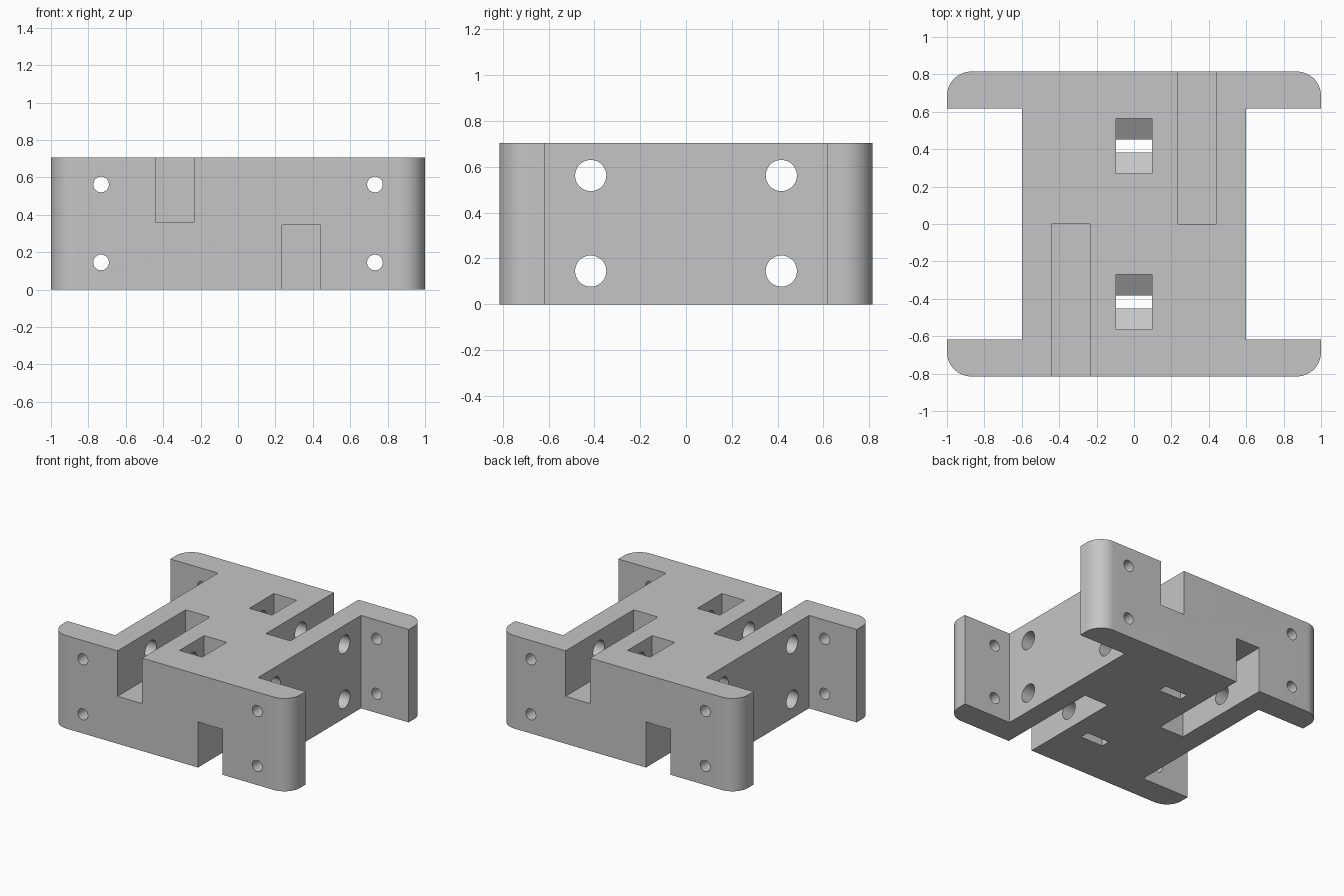
import bpy, bmesh, math
from mathutils import Vector, Matrix

cube = bpy.data.objects.get("Cube")
if cube:
    bpy.data.objects.remove(cube, do_unlink=True)

HEIGHT = 0.705
HALF_X, HALF_Y = 1.0, 0.815
WEB_X, FLANGE_Y = 0.6, 0.617
CORNER = 0.13

grey = bpy.data.materials.new("plain_grey")
grey.use_nodes = True
colour = (0.56, 0.56, 0.56, 1)
grey.diffuse_color = colour
grey.node_tree.nodes["Principled BSDF"].inputs["Base Color"].default_value = colour


def prism(name, points, sweep):
    """Closed outline swept along a vector into a solid."""
    bm = bmesh.new()
    face = bm.faces.new([bm.verts.new(p) for p in points])
    swept = bmesh.ops.extrude_face_region(bm, geom=[face])["geom"]
    verts = [v for v in swept if isinstance(v, bmesh.types.BMVert)]
    bmesh.ops.translate(bm, verts=verts, vec=Vector(sweep))
    bmesh.ops.recalc_face_normals(bm, faces=bm.faces)
    mesh = bpy.data.meshes.new(name)
    bm.to_mesh(mesh)
    bm.free()
    obj = bpy.data.objects.new(name, mesh)
    bpy.context.collection.objects.link(obj)
    return obj


def box(name, x0, x1, y0, y1, z0, z1):
    base = [(x0, y0, z0), (x1, y0, z0), (x1, y1, z0), (x0, y1, z0)]
    return prism(name, base, (0, 0, z1 - z0))


def rod(name, radius, centre, axis, length):
    """Round cutter centred on a point along x or y."""
    bm = bmesh.new()
    turn = Vector((0, 0, 1)).rotation_difference(Vector(axis)).to_matrix().to_4x4()
    bmesh.ops.create_cone(bm, cap_ends=True, segments=48, radius1=radius,
                          radius2=radius, depth=length,
                          matrix=Matrix.Translation(centre) @ turn)
    mesh = bpy.data.meshes.new(name)
    bm.to_mesh(mesh)
    bm.free()
    obj = bpy.data.objects.new(name, mesh)
    bpy.context.collection.objects.link(obj)
    return obj


# I-shaped body with rounded outer flange corners
quarter = [(WEB_X, 0.0), (WEB_X, FLANGE_Y), (HALF_X, FLANGE_Y)]
for i in range(17):
    a = math.pi / 2 * i / 16
    quarter.append((HALF_X - CORNER + CORNER * math.cos(a),
                    HALF_Y - CORNER + CORNER * math.sin(a)))
quarter = quarter[1:]
outline = []
for sx, sy in ((1, 1), (-1, 1), (-1, -1), (1, -1)):
    part = [(x * sx, y * sy, 0) for x, y in quarter]
    outline += part if sx * sy > 0 else part[::-1]
body = prism("mounting_block", outline, (0, 0, HEIGHT))

cutters = []
for s in (1, -1):
    # Half-depth slots: one from the top and one from below at each end
    for side, z0, z1 in ((s, 0.36, 1), (-s, -1, 0.345)):
        xs = sorted((side * 0.235, side * 0.44))
        ys = sorted((0, s))
        cutters.append(box("slot_cutter", *xs, *ys, z0, z1))

    # Pocket with sloped floor leading to a narrow slit
    half = [(0.147, 0.8), (0.147, 0.42), (0.035, 0.35), (0.035, -0.1)]
    section = half + [(-y, z) for y, z in reversed(half)]
    cutters.append(prism("pocket_cutter",
                         [(-0.095, s * 0.418 + y, z) for y, z in section],
                         (0.19, 0, 0)))

    # Cross bores through the web and screw holes through the flanges
    for z in (0.145, 0.562):
        cutters.append(rod("bore_cutter", 0.068, (0, s * 0.416, z), (1, 0, 0), 1.6))
        cutters.append(rod("screw_cutter", 0.042, (s * 0.732, 0, z), (0, 1, 0), 2))

for cutter in cutters:
    cutter.hide_render = True
    cut = body.modifiers.new("cut", "BOOLEAN")
    cut.operation = "DIFFERENCE"
    cut.solver = "EXACT"
    cut.object = cutter

# Bake the cuts and remove the cutters
bpy.context.view_layer.update()
graph = bpy.context.evaluated_depsgraph_get()
baked = bpy.data.meshes.new_from_object(body.evaluated_get(graph))
body.modifiers.clear()
body.data = baked
for cutter in cutters:
    bpy.data.objects.remove(cutter, do_unlink=True)

body.data.materials.clear()
body.data.materials.append(grey)
for poly in body.data.polygons:
    poly.material_index = 0
for obj in bpy.context.selected_objects:
    obj.select_set(False)
body.select_set(True)
bpy.context.view_layer.objects.active = body
bpy.ops.object.shade_smooth_by_angle(angle=math.radians(30))
